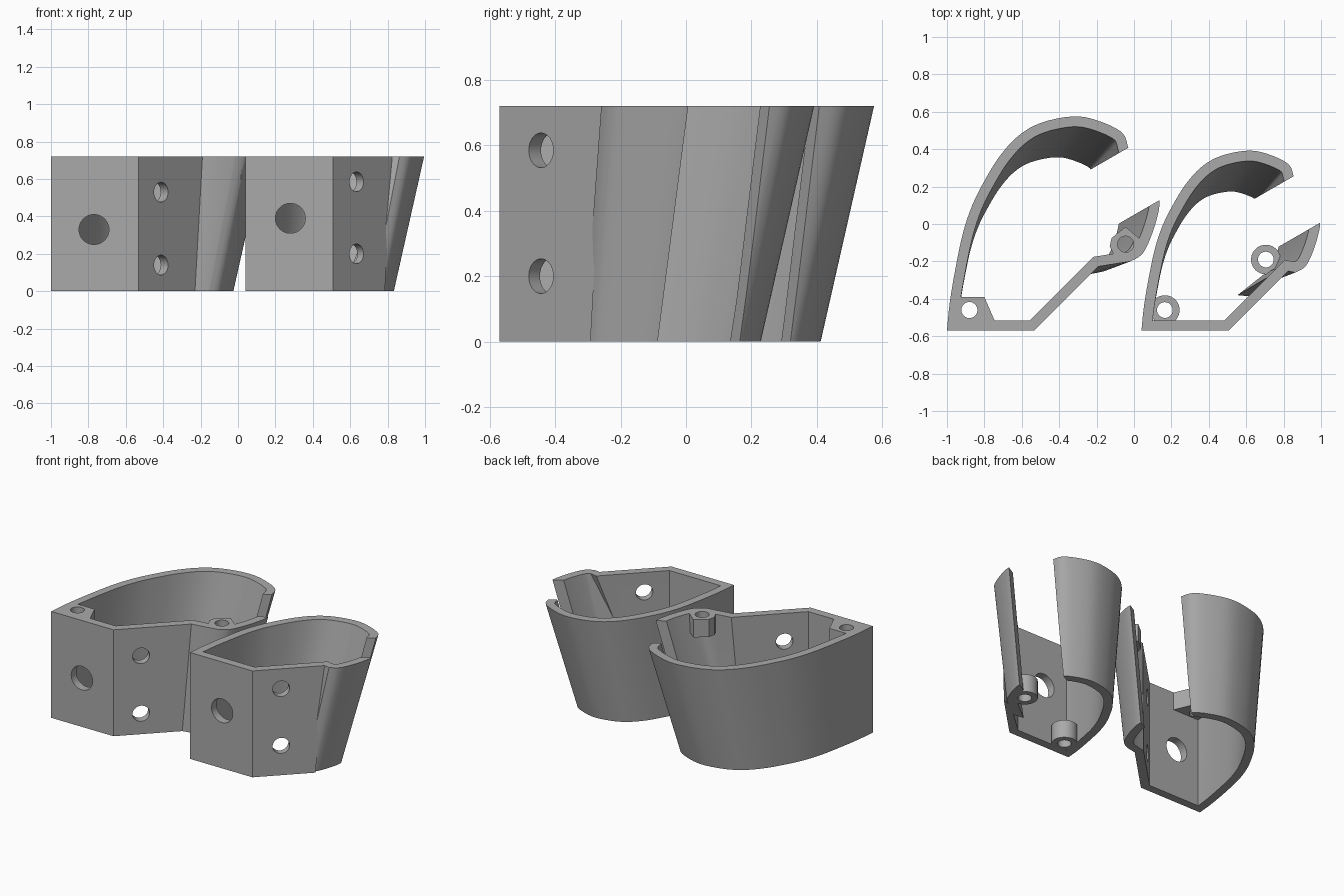
import bpy, bmesh, math
from mathutils import Vector, Matrix

if "Cube" in bpy.data.objects:
    bpy.data.objects.remove(bpy.data.objects["Cube"])

HEIGHT, WALL, FLARE = 0.72, 0.055, 0.162
mat = bpy.data.materials.new("plain_grey")
mat.use_nodes = True
GREY = (0.4, 0.4, 0.4, 1)
mat.diffuse_color = GREY
mat.node_tree.nodes["Principled BSDF"].inputs["Base Color"].default_value = GREY

# Rounded side of the shell, measured from its sharp front corner
BOW = [(.98, .37), (1.04, .405), (1.08, .475), (1.12, .59), (1.137, .695),
       (1.11, .79), (1.05, .85), (.985, .93), (.97, .975), (.935, 1.06),
       (.8, 1.125), (.67, 1.145), (.5, 1.11), (.38, 1.04), (.28, .93),
       (.2, .8), (.135, .67), (.085, .52), (.045, .33), (.015, .15), (0, 0)]


def spline(points, steps=4):
    p = [Vector(q) for q in points]
    out = []
    for i in range(len(p) - 1):
        a, b, c, d = p[max(i - 1, 0)], p[i], p[i + 1], p[min(i + 2, len(p) - 1)]
        for k in range(steps):
            t = k / steps
            out.append(b + (c - a) * t / 2 + (a * 2 - b * 5 + c * 4 - d) * t * t / 2
                       + (b * 3 - a - c * 3 + d) * t ** 3 / 2)
    return out


def inset(loop, dist):
    """Mitred inward offset of a counter-clockwise loop."""
    out = []
    for i, p in enumerate(loop):
        e = (p - loop[i - 1]).normalized()
        f = (loop[(i + 1) % len(loop)] - p).normalized()
        n = Vector((-e.y - f.y, e.x + f.x)).normalized()
        out.append(p + n * dist / max(n.dot(Vector((-e.y, e.x))), 0.3))
    return out


def finish(bm, name):
    bmesh.ops.recalc_face_normals(bm, faces=bm.faces)
    mesh = bpy.data.meshes.new(name)
    bm.to_mesh(mesh)
    bm.free()
    mesh.materials.append(mat)
    ob = bpy.data.objects.new(name, mesh)
    bpy.context.collection.objects.link(ob)
    return ob


def prism(name, points, z0, z1):
    bm = bmesh.new()
    rings = [[bm.verts.new((x, y, z)) for x, y in points] for z in (z0, z1)]
    bm.faces.new(rings[0])
    bm.faces.new(rings[1])
    n = len(points)
    for i in range(n):
        j = (i + 1) % n
        bm.faces.new((rings[0][i], rings[0][j], rings[1][j], rings[1][i]))
    return finish(bm, name)


def cylinder(name, centre, radius, length, axis=(0, 0, 1)):
    bm = bmesh.new()
    turn = Vector(axis).to_track_quat('Z', 'Y').to_matrix().to_4x4()
    bmesh.ops.create_cone(bm, cap_ends=True, segments=40, radius1=radius, radius2=radius,
                          depth=length, matrix=Matrix.Translation(centre) @ turn)
    return finish(bm, name)


def combine(ob, tool, operation):
    mod = ob.modifiers.new(operation, 'BOOLEAN')
    mod.operation, mod.object, mod.solver = operation, tool, 'EXACT'
    tool.hide_render = True
    bpy.context.view_layer.objects.active = ob
    bpy.ops.object.modifier_apply(modifier=mod.name)
    bpy.data.objects.remove(tool)


def shell(name, corner, scale, diag_end, slot):
    """Flared hollow wall with a slanted opening at the back."""
    org = Vector(corner)
    bow = [p * scale for p in spline(BOW)]
    shrink = 1 - FLARE / (1.137 * scale)
    levels = []
    for factor, back, z in ((shrink, 0.04, 0), (1, 0, HEIGHT)):
        end = Vector((diag_end - back, diag_end - back - 0.467))
        outer = [Vector((0, 0)), Vector((0.467, 0)), end] + [p * factor for p in bow]
        for ring in (outer, inset(outer, WALL)):
            levels.append([(*(org + p), z) for p in ring])
    bm = bmesh.new()
    low_out, low_in, top_out, top_in = [[bm.verts.new(p) for p in r] for r in levels]
    n = len(low_out)
    for a, b in ((low_out, top_out), (top_out, top_in), (top_in, low_in), (low_in, low_out)):
        for i in range(n):
            j = (i + 1) % n
            bm.faces.new((a[i], a[j], b[j], b[i]))
    ob = finish(bm, name)
    # Slot along a line tilted thirty degrees
    d = Vector((math.cos(math.pi / 6), 0.5))
    m = Vector((-d.y, d.x))
    quad = [org + d * t + m * s for t, s in ((.6, slot[0]), (1.6, slot[0]),
                                             (1.6, slot[1]), (.6, slot[1]))]
    combine(ob, prism("slot_cutter", quad, -0.1, HEIGHT + 0.1), 'DIFFERENCE')
    return ob


def drill(ob, centre, radius, length, axis=(0, 0, 1)):
    combine(ob, cylinder("hole_cutter", centre, radius, length, axis), 'DIFFERENCE')


def drill_faces(ob, front_x, front_z, diag_xy, diag_zs):
    drill(ob, (front_x, -0.54, front_z), 0.08, 0.14, (0, 1, 0))
    for z in diag_zs:
        drill(ob, (*diag_xy, z), 0.053, 0.24, (1, -1, 0))


# Large shell with two block bosses under its top rim
large = shell("large_shell", (-1, -0.57), 1, 0.81, (0.036, 0.362))
corner_block = [(-0.955, -0.54), (-0.735, -0.54), (-0.8, -0.39), (-0.955, -0.39)]
side_block = [(-0.1, -0.18), (0.02, -0.175), (0.045, -0.09), (-0.045, -0.015),
              (-0.12, -0.075), (-0.13, -0.12)]
for block in (corner_block, side_block):
    combine(large, prism("block_boss", block, HEIGHT - 0.12, HEIGHT), 'UNION')
for x, y in ((-0.88, -0.46), (-0.045, -0.108)):
    drill(large, (x, y, HEIGHT - 0.04), 0.043, 0.2)
drill_faces(large, -0.77, 0.33, (-0.42, -0.44), (0.14, 0.53))

# Small shell with two round bosses at its bottom rim
small = shell("small_shell", (0.04, -0.57), 0.84, 0.785, (0.022, 0.308))
bosses = ((0.165, -0.46), (0.705, -0.19))
for x, y in bosses:
    combine(small, cylinder("round_boss", (x, y, 0.06), 0.079, 0.12), 'UNION')
for x, y in bosses:
    drill(small, (x, y, 0.06), 0.042, 0.2)
drill_faces(small, 0.28, 0.39, (0.625, -0.435), (0.2, 0.585))

# Smooth the curved walls, keep edges sharp
for ob in (large, small):
    bpy.ops.object.select_all(action='DESELECT')
    ob.select_set(True)
    bpy.context.view_layer.objects.active = ob
    bpy.ops.object.shade_smooth_by_angle(angle=math.radians(30))
